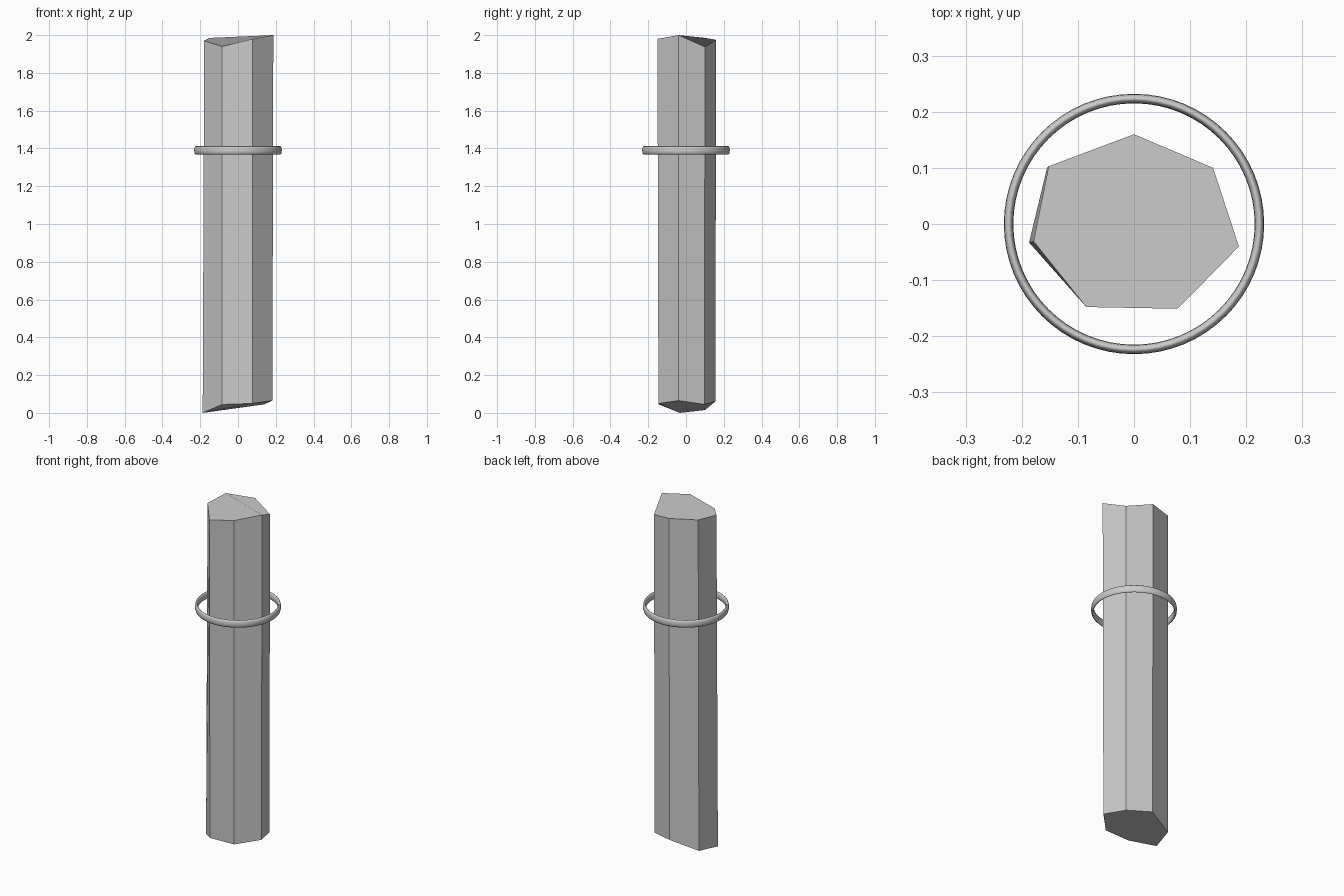
import bpy, bmesh, math

cube = bpy.data.objects.get("Cube")
if cube:
    bpy.data.objects.remove(cube, do_unlink=True)

grey = bpy.data.materials.new("light grey")
grey.use_nodes = True
colour = (0.6, 0.6, 0.6, 1)
grey.diffuse_color = colour
grey.node_tree.nodes["Principled BSDF"].inputs["Base Color"].default_value = colour


def finish(name, bm):
    bmesh.ops.recalc_face_normals(bm, faces=bm.faces)
    mesh = bpy.data.meshes.new(name)
    bm.to_mesh(mesh)
    bm.free()
    mesh.materials.append(grey)
    obj = bpy.data.objects.new(name, mesh)
    bpy.context.collection.objects.link(obj)
    return obj


# Seven-sided column with unevenly cut ends
top = [(0, .16, 1.975), (.141, .1, 1.938), (.187, -.04, 2), (.078, -.151, 1.98),
       (-.085, -.148, 1.94), (-.179, -.031, 1.97), (-.152, .103, 1.985)]
bottom = [(0, .155, .06), (.138, .098, .045), (.182, -.04, .065), (.076, -.146, .05),
          (-.084, -.144, .045), (-.187, -.033, 0), (-.155, .1, .015)]
bm = bmesh.new()
upper = [bm.verts.new(p) for p in top]
lower = [bm.verts.new(p) for p in bottom]
bm.faces.new(upper)
bm.faces.new(lower)
for i in range(len(top)):
    j = (i + 1) % len(top)
    bm.faces.new((upper[i], upper[j], lower[j], lower[i]))
finish("column", bm)

# Loose flattened ring around the column
bm = bmesh.new()
sides = 12
profile = []
for i in range(sides):
    a = math.tau * i / sides
    profile.append(bm.verts.new((.2235 + .0085 * math.cos(a), 0, 1.39 + .022 * math.sin(a))))
edges = [bm.edges.new((profile[i], profile[(i + 1) % sides])) for i in range(sides)]
bmesh.ops.spin(bm, geom=profile + edges, cent=(0, 0, 0), axis=(0, 0, 1),
               angle=math.tau, steps=64, use_merge=True)
bmesh.ops.remove_doubles(bm, verts=bm.verts, dist=.0001)
ring = finish("ring", bm)
for face in ring.data.polygons:
    face.use_smooth = True
